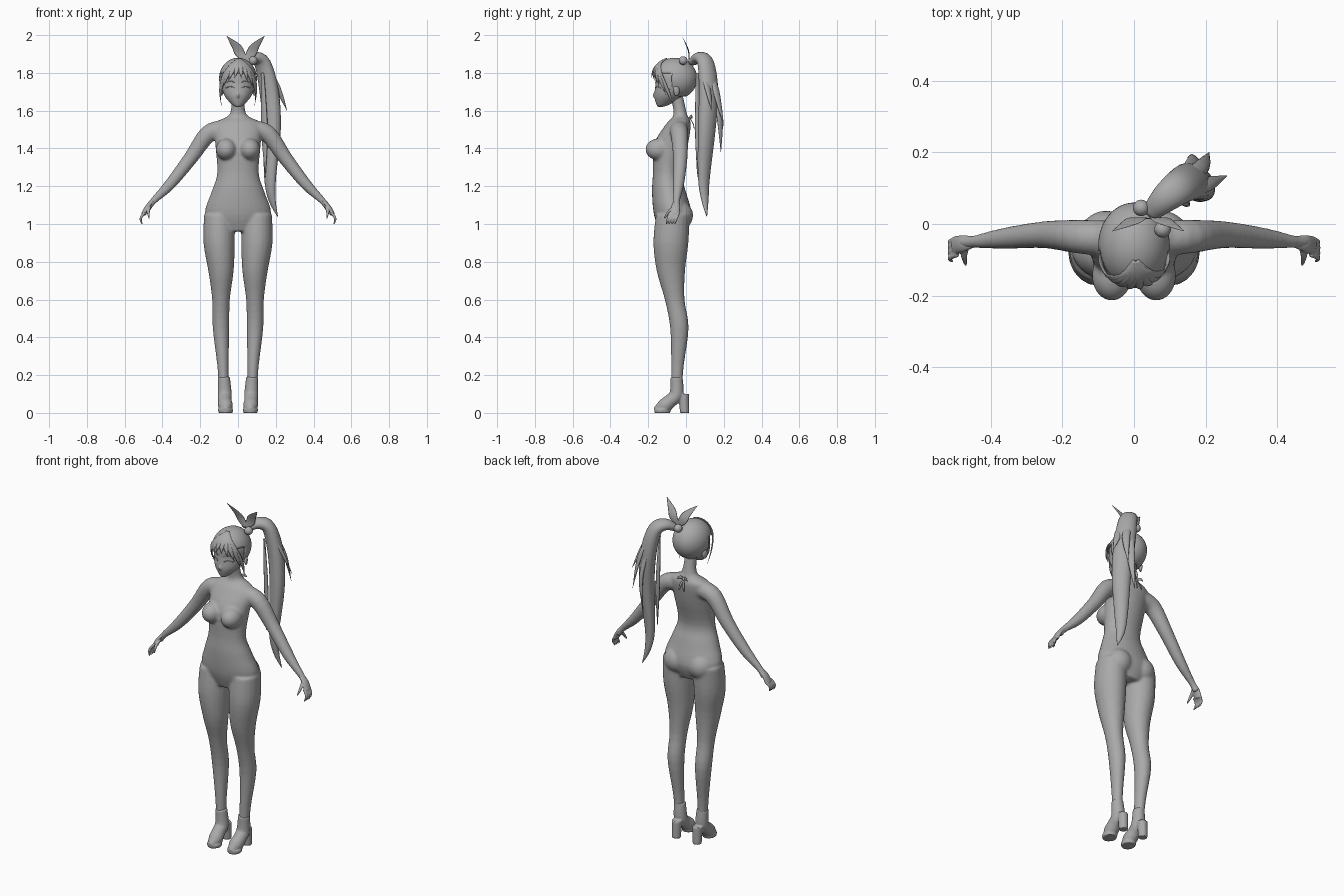
import bpy, bmesh, math
from mathutils import Vector, Matrix

default_cube = bpy.data.objects.get("Cube")
if default_cube:
    bpy.data.objects.remove(default_cube)

grey = bpy.data.materials.new("plain_grey")
grey.use_nodes = True
grey.diffuse_color = (.4, .4, .4, 1)
grey.node_tree.nodes["Principled BSDF"].inputs["Base Color"].default_value = grey.diffuse_color

ACROSS, DEEP, DIAGONAL = Vector((1, 0, 0)), Vector((0, 1, 0)), Vector((1, -1, 0))
UP = Vector((0, 0, 1))
HEAD = Vector((0, -.06, 1.77))
HAIR = Vector((.1, .12, .11))
SIDES = {"left": 1, "right": -1}


def blend(before, start, end, after, t):
    """Smooth curve value between start and end."""
    bend = 2 * before - 5 * start + 4 * end - after
    twist = 3 * (start - end) + after - before
    return start + t / 2 * (end - before + t * (bend + t * twist))


def smooth_rows(stations, steps):
    """Fill in smooth rows between neighbouring stations."""
    padded = [stations[0], *stations, stations[-1]]
    rows = []
    for four in zip(padded, padded[1:], padded[2:], padded[3:]):
        for step in range(steps):
            rows.append([blend(*column, step / steps) for column in zip(*four)])
    return rows + [list(stations[-1])]


def loft(bm, stations, side=ACROSS, depth=1, level=False, around_head=False, mirror=1, sides=20, steps=4):
    """Closed tube through (x, y, z, half width[, half depth]) stations; depth is a ratio if not listed."""
    rows = smooth_rows(stations, steps)
    path = [Vector((x * mirror, y, z)) for x, y, z, *_ in rows]
    rings = []
    for i, (point, row) in enumerate(zip(path, rows)):
        ahead, behind = path[min(i + 1, len(path) - 1)], path[max(i - 1, 0)]
        along = UP if level else (ahead - behind).normalized()
        wide = along.cross(point - HEAD) if around_head else Vector((side.x * mirror, side.y, side.z))
        wide = (wide - along * wide.dot(along)).normalized()
        thick = along.cross(wide)
        half_width = max(row[3], .001)
        half_depth = row[4] if len(row) > 4 else half_width * depth
        ring = []
        for k in range(sides):
            angle = math.tau * k / sides
            offset = wide * half_width * math.cos(angle) + thick * half_depth * math.sin(angle)
            ring.append(bm.verts.new(point + offset))
        rings.append(ring)
    faces = [bm.faces.new(rings[0]), bm.faces.new(rings[-1])]
    for lower, upper in zip(rings, rings[1:]):
        for k in range(sides):
            faces.append(bm.faces.new((lower[k - 1], lower[k], upper[k], upper[k - 1])))
    bmesh.ops.recalc_face_normals(bm, faces=faces)


def ball(bm, centre, radii, turn=0, segments=24):
    place = Matrix.Translation(centre) @ Matrix.Rotation(turn, 4, 'Z') @ Matrix.Diagonal((*radii, 1))
    bmesh.ops.create_uvsphere(bm, u_segments=segments, v_segments=segments // 2, radius=1, matrix=place)


def finish(bm, name, voxel=None, soften=3):
    """Turn the mesh into a smooth object, merging overlapping pieces if a voxel size is given."""
    mesh = bpy.data.meshes.new(name)
    bm.to_mesh(mesh)
    bm.free()
    part = bpy.data.objects.new(name, mesh)
    bpy.context.collection.objects.link(part)
    mesh.materials.append(grey)
    mesh.shade_smooth()
    if voxel:
        merge = part.modifiers.new("merge", 'REMESH')
        merge.mode, merge.voxel_size, merge.use_smooth_shade = 'VOXEL', voxel, True
        relax = part.modifiers.new("relax", 'SMOOTH')
        relax.factor, relax.iterations = .5, soften
    return part


# Body: torso, legs, arms, bust and seat merged into one skin
torso = [(0, -.07, .96, .1, .07), (0, -.07, 1.05, .175, .1), (0, -.09, 1.17, .14, .09), (0, -.1, 1.27, .11, .075),
         (0, -.08, 1.42, .12, .09), (0, -.04, 1.53, .125, .065), (0, -.03, 1.58, .045, .036), (0, -.05, 1.68, .034, .034)]
leg = [(.1, -.07, 1.05, .08), (.1, -.08, .9, .083), (.09, -.08, .75, .067), (.09, -.06, .6, .047),
       (.09, -.035, .45, .044), (.08, -.045, .25, .03), (.075, -.05, .12, .026)]
arm = [(.08, -.04, 1.5, .05), (.16, -.035, 1.475, .047), (.25, -.03, 1.35, .038), (.36, -.04, 1.21, .03),
       (.45, -.05, 1.12, .018), (.48, -.05, 1.08, .02)]
bm = bmesh.new()
loft(bm, torso, level=True, sides=32)
for s in SIDES.values():
    loft(bm, leg, depth=1.12, level=True, mirror=s)
    loft(bm, arm, side=DEEP, mirror=s)
    ball(bm, (s * .062, -.145, 1.395), (.056, .07, .058))
    ball(bm, (s * .078, -.045, 1.045), (.08, .083, .08))
finish(bm, "body", voxel=.007, soften=8)

for label, s in SIDES.items():
    # Hand: palm, four curled fingers and thumb
    bm = bmesh.new()
    loft(bm, [(.45, -.05, 1.12, .017), (.48, -.055, 1.09, .024), (.5, -.06, 1.05, .026)],
         side=DEEP, depth=.5, mirror=s)
    for finger in range(4):
        y = -.04 - .015 * finger
        loft(bm, [(.494, y, 1.06, .008), (.515, y - .01, 1.03, .007), (.508, y - .02, 1, .004)],
             side=DEEP, mirror=s, sides=8)
    loft(bm, [(.47, -.06, 1.09, .011), (.475, -.09, 1.065, .009), (.47, -.115, 1.03, .004)], mirror=s, sides=8)
    finish(bm, label + "_hand", voxel=.0035, soften=2)

    # Heeled boot: shaft flowing into the toe, block heel and sole
    bm = bmesh.new()
    loft(bm, [(.075, -.05, .19, .032), (.07, -.05, .1, .037), (.07, -.08, .066, .036), (.066, -.12, .034, .038),
              (.066, -.165, .014, .015)], mirror=s)
    loft(bm, [(.068, -.012, .1, .028), (.068, -.007, 0, .025)], level=True, mirror=s)
    loft(bm, [(.066, -.125, 0, .038), (.066, -.125, .02, .04)], level=True, depth=1.1, mirror=s)
    finish(bm, label + "_boot", voxel=.005)

# Head: skull and face with nose, lips and ears
bm = bmesh.new()
loft(bm, [(0, -.136, 1.62, .012), (0, -.12, 1.635, .035), (0, -.09, 1.68, .072), (0, -.065, 1.74, .089),
          (0, -.06, 1.8, .088), (0, -.06, 1.86, .04)], depth=1.08, level=True, sides=32)
loft(bm, [(0, -.157, 1.71, .004), (0, -.17, 1.68, .007), (0, -.16, 1.67, .005)], sides=10)
ball(bm, (0, -.155, 1.655), (.016, .006, .006))
for s in SIDES.values():
    ball(bm, (s * .088, -.05, 1.705), (.009, .018, .028), turn=s * .4)
finish(bm, "head", voxel=.004)

# Eyes with lashes and brows
bm = bmesh.new()
for s in SIDES.values():
    ball(bm, (s * .041, -.145, 1.712), (.019, .005, .013), turn=s * .5)
    for height in (1.72, 1.75):
        loft(bm, [(.02, -.162, height, .002), (.04, -.152, height + .008, .003), (.064, -.134, height, .002)],
             side=DEEP, mirror=s, sides=8)
finish(bm, "eyes_and_brows")

# Hair cap: shell with the face and nape left open
bm = bmesh.new()
ball(bm, HEAD, HAIR, segments=48)
centres = {face: face.calc_center_median() for face in bm.faces}
opening = [face for face, c in centres.items() if c.z < 1.675 or (c.y < -.08 and c.z < 1.8)]
bmesh.ops.delete(bm, geom=opening, context='FACES')
finish(bm, "hair_cap").modifiers.new("thickness", 'SOLIDIFY').thickness = .008


def on_hair(angle, height):
    """Point just over the hair, by angle from the front and relative height."""
    reach = math.sqrt(1 - height ** 2) if height > 0 else 1 - .09 * height ** 2
    direction = Vector((math.sin(angle) * reach, -math.cos(angle) * reach, height))
    return HEAD + direction * HAIR * 1.03


# Fringe and side locks fanning out from the parting
bm = bmesh.new()
parting, crown, locks = .14, .93, 10
for lock in range(locks):
    spread = 2 * lock / (locks - 1) - 1
    end_angle, end_height = 1.5 * spread, .05 - 1.3 * spread ** 2
    stations = []
    for t in (0, .2, .4, .6, .8, 1):
        angle = parting + (end_angle - parting) * t ** .7
        height = crown + (end_height - crown) * t ** 1.3
        stations.append((*on_hair(angle, height), .02 * (1 - t ** 3) * (.5 + t / 2)))
    loft(bm, stations, depth=.3, around_head=True, sides=10)
finish(bm, "fringe")

# Ponytail: thick drooping tail with loose strands
bm = bmesh.new()
tail = [(.045, .03, 1.855, .025), (.085, .07, 1.88, .04), (.13, .105, 1.85, .05), (.165, .12, 1.7, .058),
        (.18, .11, 1.5, .053), (.17, .095, 1.25, .036), (.18, .1, 1.13, .022), (.21, .11, 1.04, .002)]
loft(bm, tail, side=DIAGONAL, depth=.75, sides=24)
strands = [((.12, .07, 1.87), (.2, .11, 1.74), (.26, .135, 1.6)),
           ((.12, .12, 1.86), (.17, .175, 1.6), (.15, .185, 1.38)),
           ((.13, .12, 1.85), (.19, .16, 1.7), (.21, .2, 1.52)),
           ((.13, .06, 1.8), (.14, .065, 1.5), (.145, .06, 1.25))]
for strand in strands:
    loft(bm, [(*point, width) for point, width in zip(strand, (.01, .022, .001))],
         side=DIAGONAL, depth=.5, sides=10, steps=8)
finish(bm, "ponytail")

# Upright ribbon ends and beads at the tail's root
root = Vector((.04, .015, 1.865))
bm = bmesh.new()
for s in SIDES.values():
    bow = [((0, 0, 0), .012), ((.03, 0, .04), .026), ((.05, -.01, .075), .023), ((.1, -.035, .13), .001)]
    loft(bm, [(*(root + Vector((s * x, y, z))), width) for (x, y, z), width in bow], depth=.12, sides=12)
finish(bm, "hair_ribbon")
bm = bmesh.new()
for s in SIDES.values():
    ball(bm, root + DIAGONAL * s * .03 + ACROSS * .01, (.023, .023, .023))
finish(bm, "hair_beads")

# Small tied bow at the nape
bm = bmesh.new()
for s in SIDES.values():
    loft(bm, [(0, .016, 1.56, .004), (.018, .03, 1.57, .009), (.034, .034, 1.56, .002)],
         side=UP, depth=.4, mirror=s, sides=8)
    loft(bm, [(0, .02, 1.56, .004), (.009, .038, 1.53, .006), (.016, .044, 1.5, .004)],
         depth=.4, mirror=s, sides=8)
ball(bm, (0, .022, 1.56), (.008, .008, .008))
finish(bm, "nape_bow")
